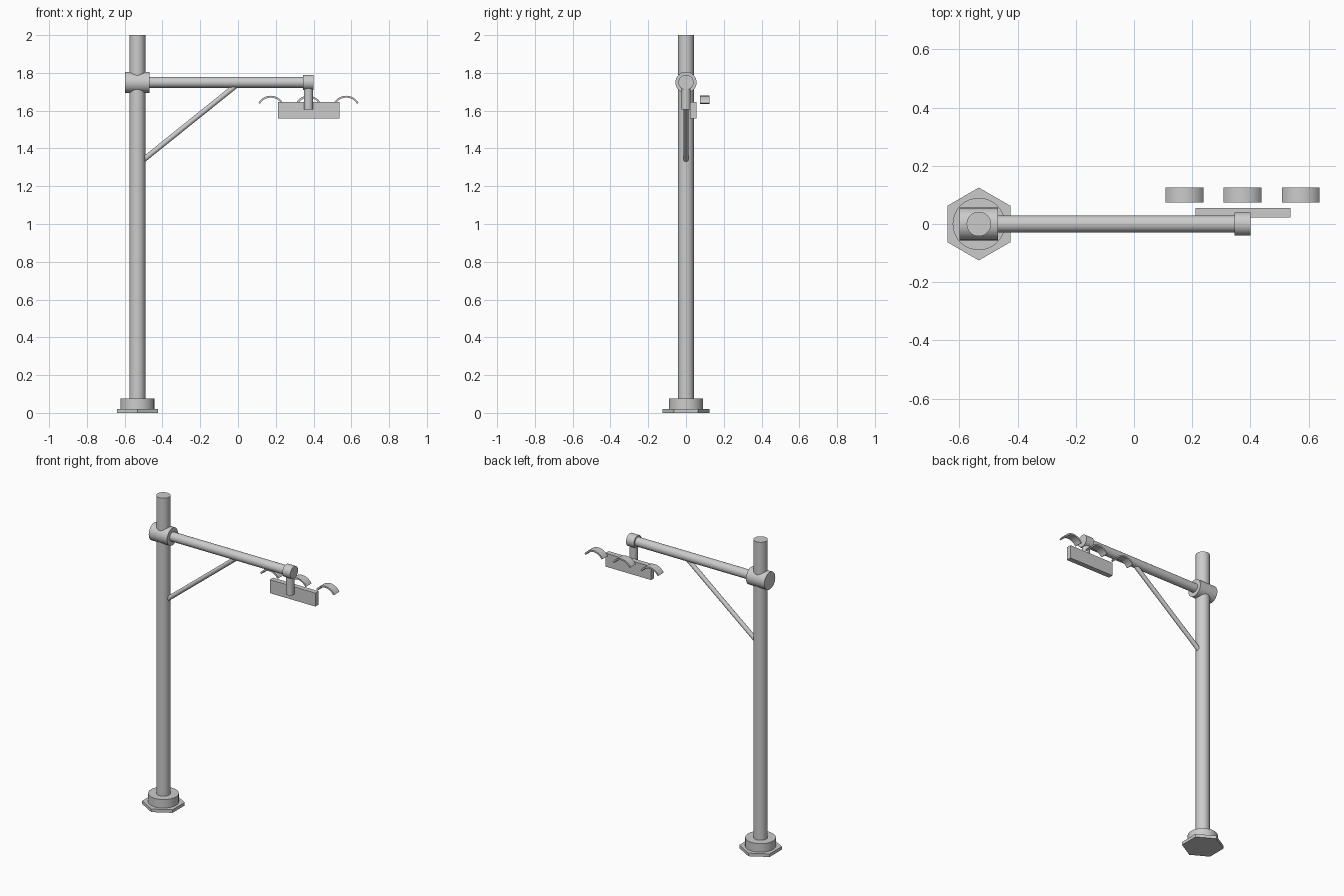
import bpy
import bmesh
from math import sin, cos, radians
from mathutils import Vector

if "Cube" in bpy.data.objects:
    bpy.data.objects.remove(bpy.data.objects["Cube"])

POLE_X = -0.533
ARM_Z = 1.75
HEAD_X = 0.373


def finish(name, bm, smooth=True):
    bmesh.ops.recalc_face_normals(bm, faces=bm.faces)
    mesh = bpy.data.meshes.new(name)
    bm.to_mesh(mesh)
    bm.free()
    obj = bpy.data.objects.new(name, mesh)
    bpy.context.collection.objects.link(obj)
    if smooth:
        bpy.ops.object.select_all(action='DESELECT')
        obj.select_set(True)
        bpy.context.view_layer.objects.active = obj
        bpy.ops.object.shade_smooth_by_angle(angle=radians(35))
    return obj


def rod(name, start, end, radius, sides=32):
    """Capped cylinder running from start to end."""
    start, end = Vector(start), Vector(end)
    axis = end - start
    bm = bmesh.new()
    bmesh.ops.create_cone(bm, cap_ends=True, segments=sides, radius1=radius,
                          radius2=radius, depth=axis.length)
    obj = finish(name, bm, sides > 8)
    obj.location = (start + end) / 2
    obj.rotation_mode = 'QUATERNION'
    if axis.x or axis.y:
        obj.rotation_quaternion = axis.to_track_quat('Z', 'Y')
    return obj


def visor(name, x, z, outer, inner, half_angle, y0, y1, steps=16):
    """Curved hood: an arc band extruded along y."""
    angles = [radians(half_angle) * (2 * i / steps - 1) for i in range(steps + 1)]
    bm = bmesh.new()
    rings = []
    for a in angles:
        rings.append([bm.verts.new((x + r * sin(a), y, z + r * cos(a)))
                      for r, y in ((outer, y0), (outer, y1), (inner, y1), (inner, y0))])
    for a, b in zip(rings, rings[1:]):
        for k in range(4):
            n = (k + 1) % 4
            bm.faces.new((a[k], a[n], b[n], b[k]))
    bm.faces.new(rings[0])
    bm.faces.new(rings[-1])
    return finish(name, bm)


# Base and pole
rod("base_plate", (POLE_X, 0, 0), (POLE_X, 0, 0.02), 0.125, 6)
rod("base_collar", (POLE_X, 0, 0.02), (POLE_X, 0, 0.075), 0.09)
rod("pole", (POLE_X, 0, 0.01), (POLE_X, 0, 2.0), 0.042)

# Arm with its clamp, end cap and brace
rod("arm_clamp", (-0.599, 0, ARM_Z), (-0.468, 0, ARM_Z), 0.056)
rod("arm", (POLE_X, 0, ARM_Z), (0.36, 0, ARM_Z), 0.029)
rod("arm_end_cap", (0.345, 0, ARM_Z), (0.401, 0, ARM_Z), 0.04)
rod("arm_brace", (-0.499, 0, 1.341), (-0.006, 0, 1.737), 0.014, 24)

# Signal head: drop tube, housing and three visors
rod("drop_tube", (HEAD_X, 0, 1.605), (HEAD_X, 0, ARM_Z), 0.024)
bm = bmesh.new()
bmesh.ops.create_cube(bm, size=1)
bmesh.ops.scale(bm, vec=(0.326, 0.033, 0.087), verts=bm.verts)
bmesh.ops.translate(bm, vec=(HEAD_X + 0.002, 0.038, 1.602), verts=bm.verts)
finish("signal_housing", bm, False)
for i in range(3):
    visor(f"visor_{i + 1}", HEAD_X + (i - 1) * 0.2, 1.604, 0.075, 0.065, 60,
          0.073, 0.125)
